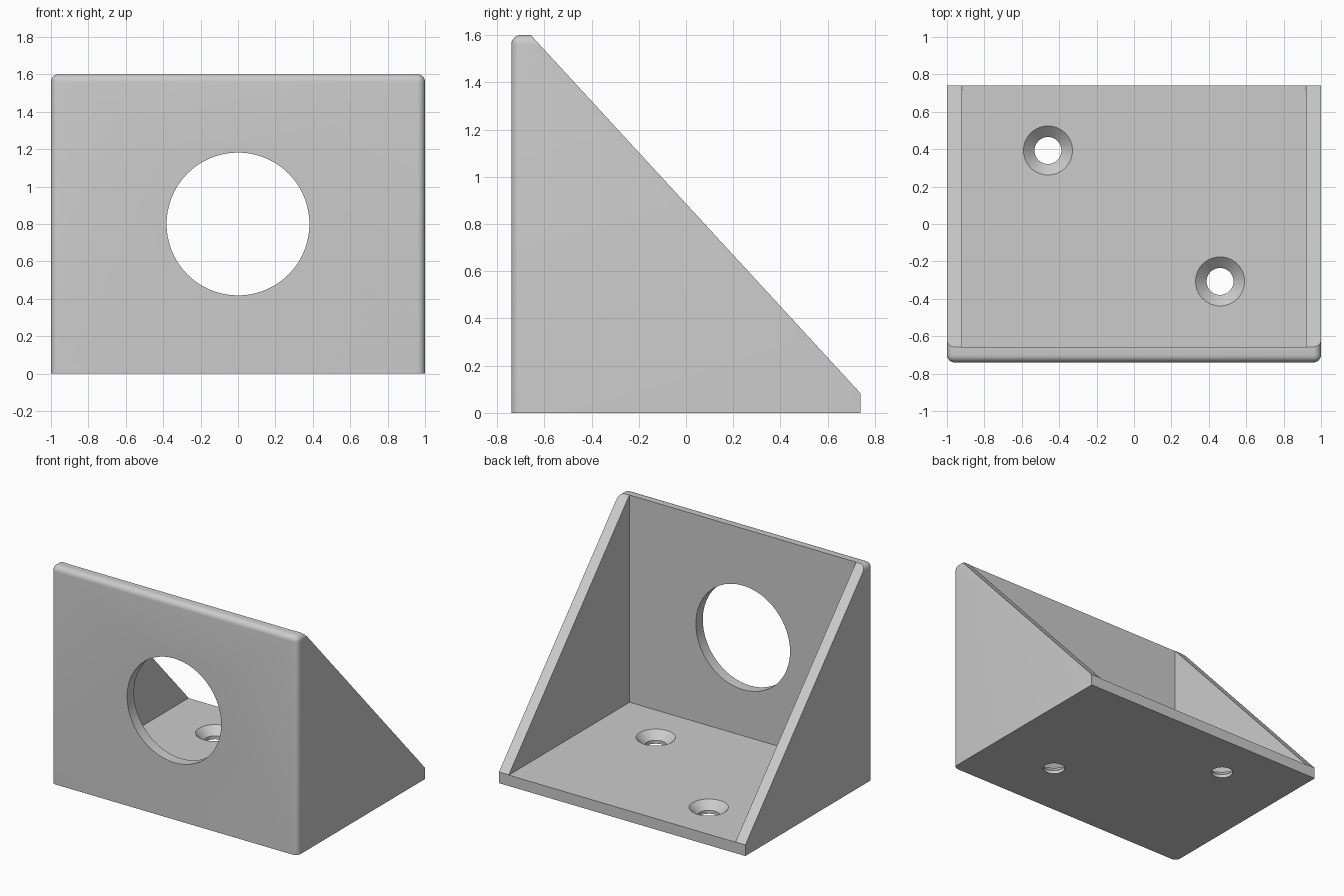
import bpy
import bmesh
from mathutils import Matrix, Vector

default = bpy.data.objects.get("Cube")
if default:
    bpy.data.objects.remove(default, do_unlink=True)

WIDTH, DEPTH, HEIGHT = 2.0, 1.48, 1.6
WALL = 0.08
ROUND = 0.04
FRONT, BACK = -DEPTH / 2, DEPTH / 2

grey = bpy.data.materials.new("light grey")
grey.use_nodes = True
grey.diffuse_color = (0.6, 0.6, 0.6, 1)
grey.node_tree.nodes["Principled BSDF"].inputs["Base Color"].default_value = (0.6, 0.6, 0.6, 1)


def add_object(name, bm):
    bmesh.ops.recalc_face_normals(bm, faces=bm.faces)
    mesh = bpy.data.meshes.new(name)
    bm.to_mesh(mesh)
    bm.free()
    obj = bpy.data.objects.new(name, mesh)
    bpy.context.collection.objects.link(obj)
    mesh.materials.append(grey)
    return obj


def box(low, high):
    low, high = Vector(low), Vector(high)
    bm = bmesh.new()
    bmesh.ops.create_cube(bm, size=1, matrix=Matrix.Translation((low + high) / 2)
                          @ Matrix.Diagonal((high - low).to_4d()))
    return bm


def cone(bottom, top, depth, matrix):
    bm = bmesh.new()
    bmesh.ops.create_cone(bm, cap_ends=True, segments=64, radius1=bottom,
                          radius2=top, depth=depth, matrix=matrix)
    return bm


def cut(target, name, bm):
    cutter = add_object(name, bm)
    mod = target.modifiers.new(name, 'BOOLEAN')
    mod.operation = 'DIFFERENCE'
    mod.solver = 'EXACT'
    mod.object = cutter
    bpy.context.view_layer.objects.active = target
    bpy.ops.object.modifier_apply(modifier=mod.name)
    bpy.data.objects.remove(cutter, do_unlink=True)


# Outer block with rounded front uprights, top front edge and top side edges
bm = box((-WIDTH / 2, FRONT, 0), (WIDTH / 2, BACK, HEIGHT))


def is_rounded(edge):
    a, b = (v.co for v in edge.verts)
    mid = (a + b) / 2
    upright = abs(a.z - b.z) > 1
    return (upright and mid.y < 0) or (mid.z > 1 and not upright and mid.y < 0.1)


bmesh.ops.bevel(bm, geom=[e for e in bm.edges if is_rounded(e)], offset=ROUND,
                segments=6, profile=0.5, affect='EDGES', clamp_overlap=True)

# Sloping back, from the top of the front plate to the edge of the floor
start = Vector((0, FRONT + WALL + 0.003, HEIGHT))
end = Vector((0, BACK, WALL + 0.002))
slope = end - start
bmesh.ops.bisect_plane(bm, geom=bm.verts[:] + bm.edges[:] + bm.faces[:],
                       plane_co=start, plane_no=(0, -slope.z, slope.y), clear_outer=True)
bmesh.ops.holes_fill(bm, edges=[e for e in bm.edges if e.is_boundary])
bracket = add_object("bracket", bm)

# Hollow between the side walls
inner = WIDTH / 2 - WALL
cut(bracket, "hollow", box((-inner, FRONT + WALL, WALL), (inner, BACK + 1, HEIGHT + 1)))

# Large round opening in the front plate
cut(bracket, "opening", cone(0.382, 0.382, 0.4, Matrix.Translation((0, FRONT, HEIGHT / 2))
                             @ Matrix.Rotation(1.5707963, 4, 'X')))

# Countersunk screw holes in the floor
RIM, BORE, SINK = 0.131, 0.072, 0.055
for x, y in ((-0.46, 0.393), (0.46, -0.307)):
    cut(bracket, "screw_bore", cone(BORE, BORE, 0.4, Matrix.Translation((x, y, 0))))
    # The cone runs past the floor surface at the same slope
    cut(bracket, "countersink", cone(BORE, 2 * RIM - BORE, 2 * SINK,
                                     Matrix.Translation((x, y, WALL))))

bpy.ops.object.select_all(action='DESELECT')
bracket.select_set(True)
bpy.context.view_layer.objects.active = bracket
bpy.ops.object.shade_smooth_by_angle(angle=0.5)
